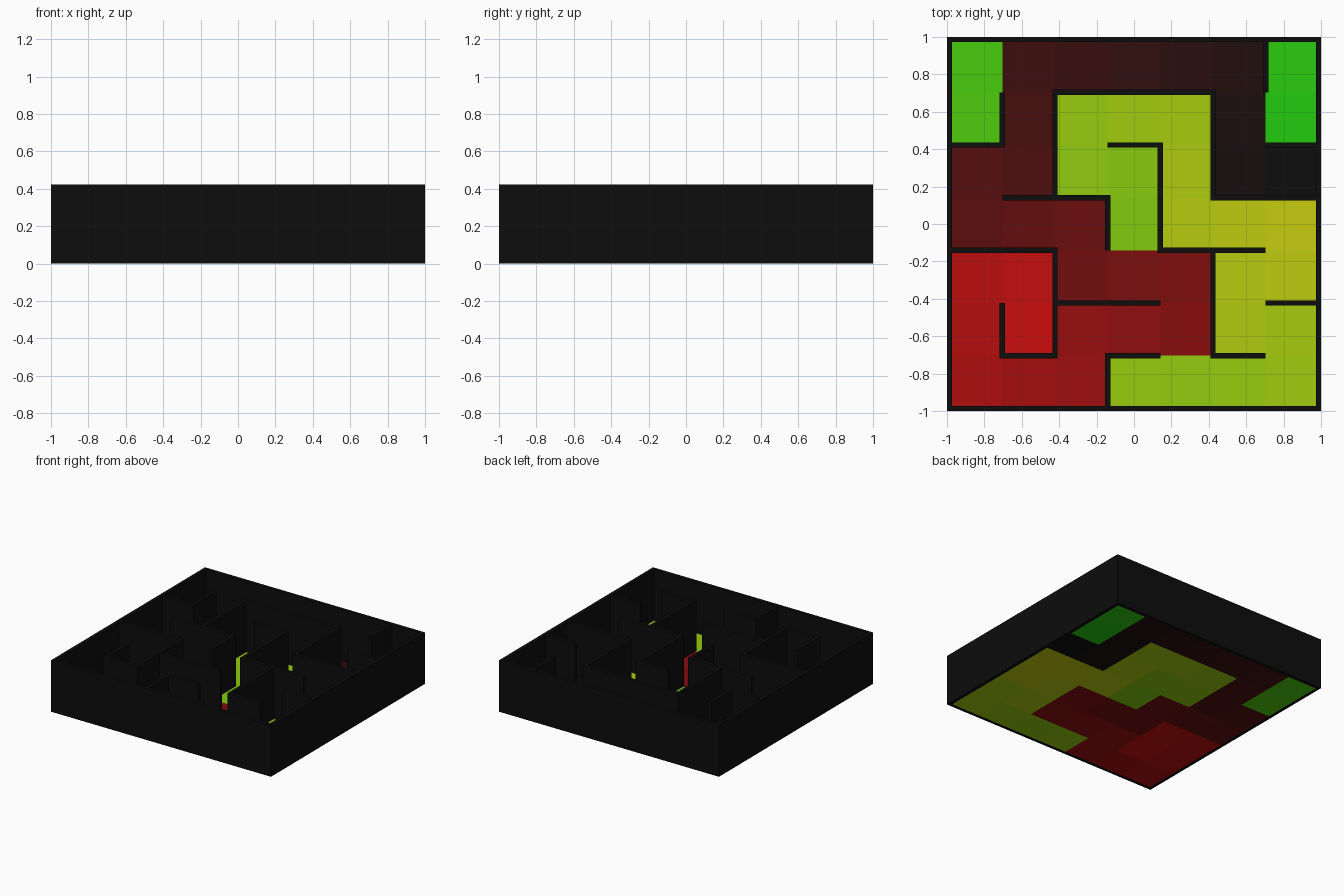
import bpy
import bmesh
from mathutils import Matrix, Vector

if "Cube" in bpy.data.objects:
    bpy.data.objects.remove(bpy.data.objects["Cube"])

N = 7                    # cells per side
T = 0.0282               # wall thickness
P = (2 - T) / N          # cell pitch
H = 0.4225               # wall height


def line(k):
    return -N * P / 2 + k * P


def linear(v):
    return v / 12.92 if v <= 0.04045 else ((v + 0.055) / 1.055) ** 2.4


def material(name, rgb):
    m = bpy.data.materials.new(name)
    m.diffuse_color = (*[linear(v) for v in rgb], 1)
    m.use_nodes = True
    m.node_tree.nodes["Principled BSDF"].inputs["Base Color"].default_value = m.diffuse_color
    return m


def box(name, x0, x1, y0, y1, z0, z1, mat):
    bm = bmesh.new()
    centre = Vector(((x0 + x1) / 2, (y0 + y1) / 2, (z0 + z1) / 2))
    bmesh.ops.create_cube(bm, size=1, matrix=Matrix.Translation(centre)
                          @ Matrix.Diagonal((x1 - x0, y1 - y0, z1 - z0, 1)))
    me = bpy.data.meshes.new(name)
    bm.to_mesh(me)
    bm.free()
    me.materials.append(mat)
    ob = bpy.data.objects.new(name, me)
    bpy.context.collection.objects.link(ob)
    return ob


# Walls as (grid line, start, end)
vertical = [(1, 5, 6), (1, 1, 2), (2, 4, 6), (2, 1, 3), (3, 3, 4), (3, 0, 1),
            (4, 3, 5), (5, 4, 6), (5, 1, 3), (6, 6, 7), (0, 0, 7), (7, 0, 7)]
horizontal = [(6, 2, 5), (5, 0, 1), (5, 3, 4), (5, 6, 7), (4, 1, 3), (4, 5, 7),
              (3, 0, 2), (3, 4, 6), (2, 2, 4), (2, 6, 7), (1, 1, 2), (1, 3, 4),
              (1, 5, 6), (0, 0, 7), (7, 0, 7)]

black = material("wall_black", (0.05, 0.05, 0.05))
h = T / 2


# A wall end runs on to fill the corner only where a crossing wall meets it
def span(k, a, b, crossing):
    def overlap(e):
        return h if any(c == e and s <= k <= t for c, s, t in crossing) else 0
    return line(a) - overlap(a), line(b) + overlap(b)


for k, a, b in vertical:
    z0 = 0 if k in (0, N) else 0.001
    y0, y1 = span(k, a, b, horizontal)
    box("wall_lengthwise", line(k) - h, line(k) + h, y0, y1, z0, H, black)
for k, a, b in horizontal:
    z0 = 0 if k in (0, N) else 0.001
    x0, x1 = span(k, a, b, vertical)
    box("wall_crosswise", x0, x1, line(k) - h, line(k) + h, z0, H, black)


# Walk the maze outward from the start cell to get each cell's distance
def blocked(c, d):
    (x, y), (dx, dy) = c, d
    if dx:
        return any(k == x + (dx > 0) and a <= y < b for k, a, b in vertical)
    return any(k == y + (dy > 0) and a <= x < b for k, a, b in horizontal)


start, goal = (6, 4), (1, 1)
dist, parent, queue = {start: 0}, {}, [start]
for c in queue:
    for d in ((1, 0), (-1, 0), (0, 1), (0, -1)):
        n = (c[0] + d[0], c[1] + d[1])
        if not blocked(c, d) and n not in dist:
            dist[n], parent[n] = dist[c] + 1, c
            queue.append(n)
route, c = {start}, goal
while c != start:
    route.add(c)
    c = parent[c]

# Floor tiles: red along the route, green elsewhere, redder with distance
far = max(dist.values())
for (x, y), d in dist.items():
    green = 0.05 if (x, y) in route else 0.8
    mat = material("floor_colour", (0.05 + 0.75 * d / far, green, 0.05))
    # Outer tiles stop at the rim so no faces coincide with it
    x0 = line(x) + (h if x == 0 else 0)
    x1 = line(x + 1) - (h if x == N - 1 else 0)
    y0 = line(y) + (h if y == 0 else 0)
    y1 = line(y + 1) - (h if y == N - 1 else 0)
    box("floor_tile", x0, x1, y0, y1, 0, 0.003, mat)
